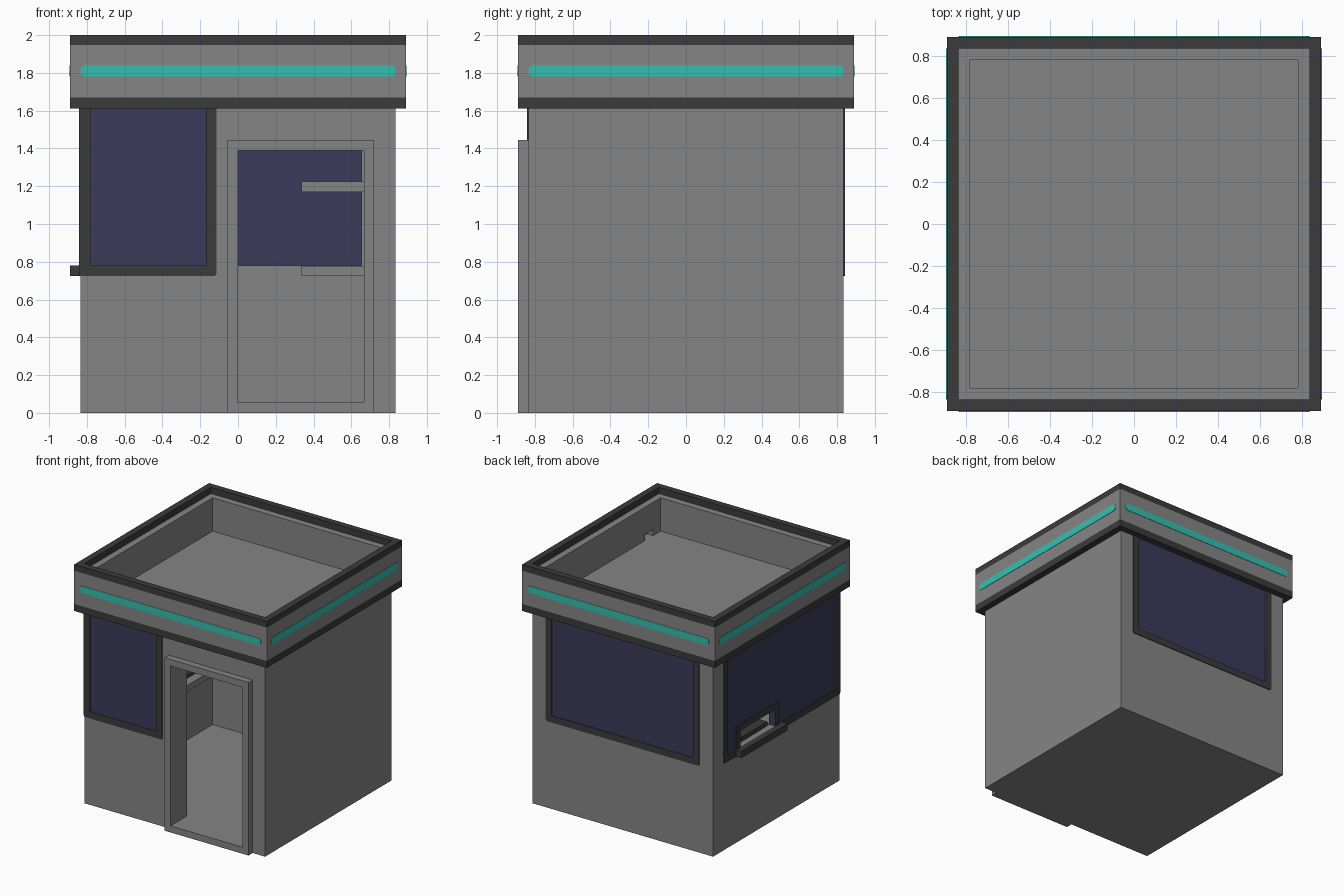
import bpy, bmesh
from math import pi
from mathutils import Matrix, Vector

cube = bpy.data.objects.get("Cube")
if cube:
    bpy.data.objects.remove(cube, do_unlink=True)


def material(name, rgb):
    m = bpy.data.materials.new(name)
    m.use_nodes = True
    m.diffuse_color = (*rgb, 1)
    m.node_tree.nodes["Principled BSDF"].inputs["Base Color"].default_value = (*rgb, 1)
    return m


GREY = material("wall_grey", (0.235, 0.235, 0.235))
DARK = material("trim_charcoal", (0.044, 0.044, 0.044))
GLASS = material("tinted_glass", (0.045, 0.042, 0.105))
TEAL = material("stripe_teal", (0.036, 0.52, 0.44))


def box(name, x, y, z, mat, round_y=0):
    """Box from three (low, high) ranges, optionally with rounded edges along y."""
    bm = bmesh.new()
    bmesh.ops.create_cube(bm, size=1)
    for v in bm.verts:
        v.co = Vector([(r[0] + r[1]) / 2 + c * (r[1] - r[0]) for r, c in zip((x, y, z), v.co)])
    if round_y:
        edges = [e for e in bm.edges if abs(e.verts[0].co.y - e.verts[1].co.y) > 1e-5]
        bmesh.ops.bevel(bm, geom=edges, offset=round_y, segments=3, profile=0.5, affect='EDGES')
    mesh = bpy.data.meshes.new(name)
    bm.to_mesh(mesh)
    bm.free()
    mesh.materials.append(mat)
    ob = bpy.data.objects.new(name, mesh)
    bpy.context.collection.objects.link(ob)
    return ob


def cut(ob, x, y, z):
    """Subtract a box from an object."""
    cutter = box("cutter", x, y, z, ob.data.materials[0])
    cutter.hide_render = True
    mod = ob.modifiers.new("cut", 'BOOLEAN')
    mod.operation = 'DIFFERENCE'
    mod.solver = 'EXACT'
    mod.object = cutter
    bpy.context.view_layer.objects.active = ob
    bpy.ops.object.modifier_apply(modifier=mod.name)
    bpy.data.objects.remove(cutter, do_unlink=True)


def ring(name, outer, inner, z, mat):
    ob = box(name, (-outer, outer), (-outer, outer), z, mat)
    cut(ob, (-inner, inner), (-inner, inner), (z[0] - 0.1, z[1] + 0.1))
    return ob


def turn(ob, angle):
    ob.data.transform(Matrix.Rotation(angle, 4, 'Z'))


W, I, R = 0.835, 0.78, 0.89          # wall face, inner face, roof edge
EAVE, SILL, B = 1.612, 0.78, 0.055   # eave height, glass bottom, frame width
P = W + 0.006                        # proud face of the trim

# Hollow room with its floor
walls = box("walls", (-W, W), (-W, W), (0, EAVE), GREY)
cut(walls, (-I, I), (-I, I), (B, 2))
cut(walls, (-B, 0.72), (-1, -0.7), (-0.1, 1.445))

# Door surround with deep jambs
door_frame = box("door_frame", (-B, 0.72), (-R, -0.67), (0, 1.445), GREY)
cut(door_frame, (0, 0.667), (-1, -0.5), (B, 1.39))

# Windows are made on the front (outer frame range a..b) and turned into place
for side, a, b, angle in (("front", -W, -0.115, 0),
                          ("left_wall", -0.70, W, -pi / 2),
                          ("back", -0.71, 0.71, pi)):
    hole = (a + B, b - B)
    glass = box(side + "_glass", hole, (-W + 0.003, -I - 0.01), (SILL, EAVE), GLASS)
    bars = [box(side + "_frame_bottom", (a, b), (-P, -W + 0.01), (SILL - B, SILL), DARK, 0.012)]
    for label, lo in (("start", a), ("end", b - B)):
        bars.append(box(side + "_frame_" + label, (lo, lo + B), (-P, -W + 0.01),
                        (SILL - B + 0.02, EAVE), DARK))
    for ob in [glass] + bars:
        turn(ob, angle)
    opening = [Matrix.Rotation(angle, 3, 'Z') @ Vector(p)
               for p in ((hole[0], -1, 0), (hole[1], -0.7, 0))]
    cut(walls, sorted(p.x for p in opening), sorted(p.y for p in opening), (SILL, 2))
    if side == "left_wall":
        hatch_glass = glass

# Service hatch in the side window
cut(hatch_glass, (-1, -0.6), (0.02, 0.48), (SILL - 0.1, 0.92))
box("hatch_sill", (-R, -I), (-0.07, 0.54), (SILL - B, SILL), DARK)
box("hatch_frame_top", (-P, -I), (-0.03, 0.53), (0.92, 0.97), DARK)
for lo in (-0.03, 0.48):
    box("hatch_frame_side", (-P, -I), (lo, lo + 0.05), (SILL, 0.92), DARK)
box("hatch_tray", (-I, -0.52), (0.04, 0.46), (SILL, 0.81), DARK)

# Interior furniture
box("service_counter", (-I, -0.45), (-I, I), (SILL - B, SILL - 0.002), GREY)
box("side_desk", (0.335, I), (-0.25, I), (SILL - B, SILL - 0.002), GREY)
box("wall_shelf", (0.335, I), (0.1, I), (1.17, 1.225), GREY)

# Roof slab, parapet and trims
box("roof_slab", (-W, W), (-W, W), (EAVE, 1.67), GREY)
ring("eave_trim", R, W, (EAVE, 1.67), DARK)
parapet = ring("parapet", R, I, (1.67, 1.948), GREY)
cut(parapet, (0.7, 0.84), (-0.68, -0.57), (1.6, 1.72))
ring("parapet_cap", R, W, (1.948, 2.0), DARK)

# Teal stripe on each side
for i in range(4):
    stripe = box("parapet_stripe", (-W, W), (-R - 0.003, -R + 0.01), (1.78, 1.84), TEAL, 0.025)
    turn(stripe, i * pi / 2)
